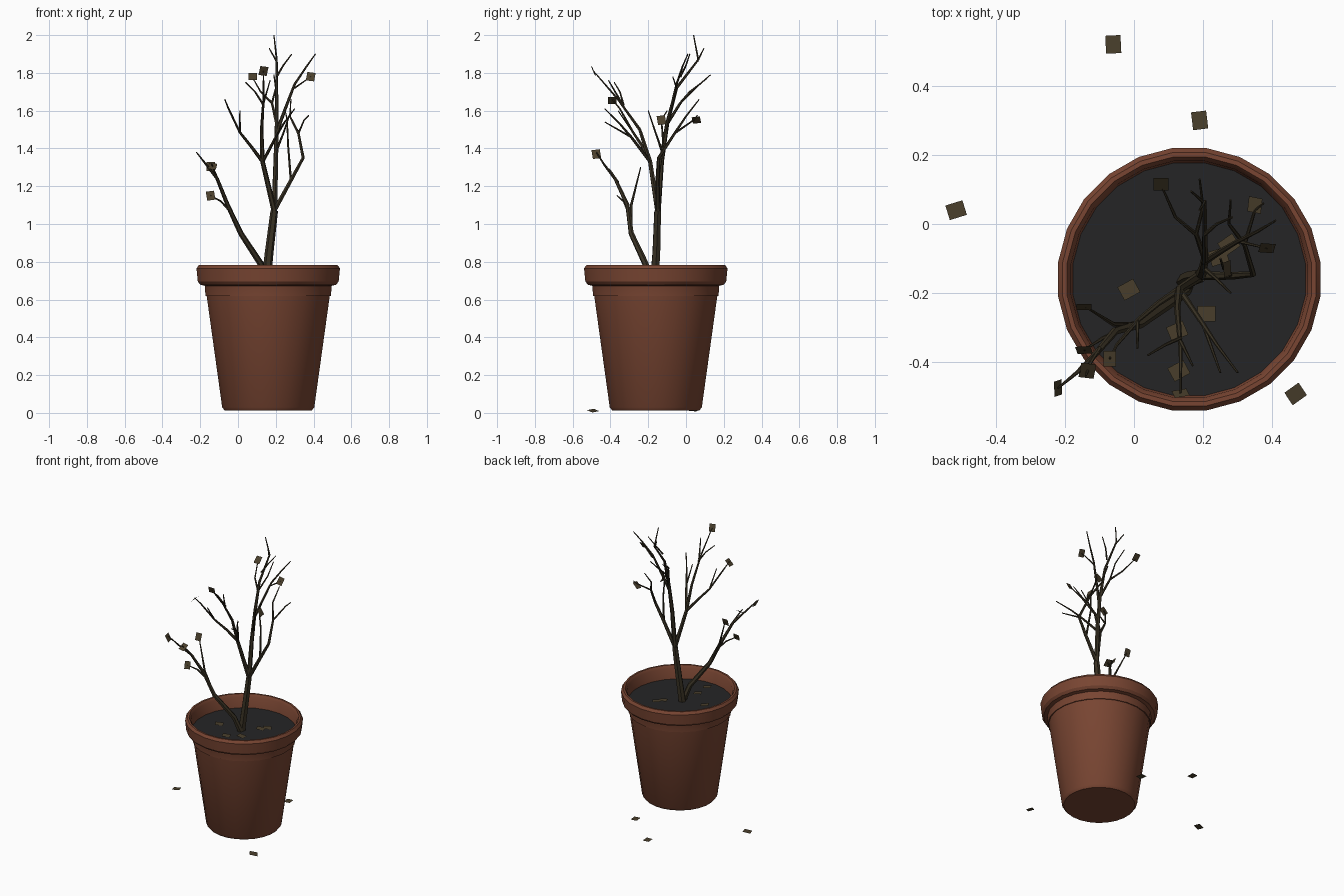
import bpy, bmesh, math
from mathutils import Vector, Matrix

if "Cube" in bpy.data.objects:
    bpy.data.objects.remove(bpy.data.objects["Cube"], do_unlink=True)


def material(name, rgb):
    m = bpy.data.materials.new(name)
    m.use_nodes = True
    m.diffuse_color = (*rgb, 1)
    m.node_tree.nodes["Principled BSDF"].inputs["Base Color"].default_value = (*rgb, 1)
    return m


TERRACOTTA = material("terracotta", (0.19, 0.06, 0.032))
SOIL = material("dark soil", (0.018, 0.018, 0.019))
BARK = material("bark", (0.04, 0.031, 0.017))
LEAF = material("dry leaf", (0.068, 0.05, 0.025))

CENTRE = Vector((0.16, -0.16, 0))
SIDES = 24
SOIL_Z = 0.69


def add_object(name, data, mat):
    ob = bpy.data.objects.new(name, data)
    bpy.context.collection.objects.link(ob)
    data.materials.append(mat)
    return ob


def activate(ob):
    bpy.ops.object.select_all(action='DESELECT')
    ob.select_set(True)
    bpy.context.view_layer.objects.active = ob


def lathe(name, profile, mat):
    """Turn a (radius, height) profile about the pot's axis."""
    bm = bmesh.new()
    start = Matrix.Rotation(math.pi / SIDES, 3, 'Z')
    vs = [bm.verts.new(start @ Vector((r, 0, z))) for r, z in profile]
    edges = [bm.edges.new(pair) for pair in zip(vs, vs[1:])]
    bmesh.ops.spin(bm, geom=vs + edges, cent=(0, 0, 0), axis=(0, 0, 1),
                   angle=2 * math.pi, steps=SIDES)
    bmesh.ops.remove_doubles(bm, verts=bm.verts, dist=0.0005)
    bmesh.ops.recalc_face_normals(bm, faces=bm.faces)
    me = bpy.data.meshes.new(name)
    bm.to_mesh(me)
    bm.free()
    ob = add_object(name, me, mat)
    ob.location = CENTRE
    activate(ob)
    bpy.ops.object.shade_smooth_by_angle(angle=math.radians(30))
    return ob


# Pot with a thick rolled rim, and the soil inside
lathe("pot", [(0, 0.012), (0.232, 0.012), (0.246, 0.03), (0.336, 0.672),
              (0.362, 0.678), (0.376, 0.695), (0.383, 0.765), (0.37, 0.783),
              (0.357, 0.783), (0.345, 0.765), (0.335, 0.62), (0, 0.62)], TERRACOTTA)
lathe("soil", [(0.342, SOIL_Z), (0, SOIL_Z)], SOIL)


def branch(name, points, r0, r1):
    """Tapering six-sided branch along a path."""
    cu = bpy.data.curves.new(name, 'CURVE')
    cu.dimensions = '3D'
    cu.bevel_depth = 1
    cu.bevel_resolution = 1
    cu.use_fill_caps = True
    sp = cu.splines.new('POLY')
    sp.points.add(len(points) - 1)
    last = len(points) - 1
    for i, (p, co) in enumerate(zip(sp.points, points)):
        p.co = (*co, 1)
        p.radius = r0 + (r1 - r0) * i / last
    ob = add_object(name, cu, BARK)
    activate(ob)
    bpy.ops.object.convert(target='MESH')
    bpy.ops.object.shade_smooth_by_angle(angle=math.radians(40))


TIP = 0.003
# Main trunk and its upper leader
branch("trunk", [(.145, -.17, .66), (.165, -.157, .85), (.192, -.15, 1.07)], .026, .02)
branch("leader", [(.192, -.15, 1.06), (.2, -.13, 1.33), (.205, -.1, 1.53), (.205, -.05, 1.72),
                  (.205, .065, 1.87), (.19, .04, 2.0)], .016, TIP)
branch("leader_twig_left", [(.205, .06, 1.86), (.165, .095, 1.93)], .005, TIP)
branch("leader_twig_right", [(.205, -.03, 1.78), (.24, .0, 1.84), (.285, .02, 1.9)], .006, TIP)

# Back branch
branch("back_branch", [(.205, -.1, 1.53), (.18, -.03, 1.64), (.12, .02, 1.7),
                       (.08, .11, 1.77)], .009, TIP)
branch("back_twig", [(.18, -.03, 1.64), (.2, .05, 1.72), (.19, .13, 1.79)], .006, TIP)

# Upper left branch
branch("upper_left_branch", [(.203, -.11, 1.48), (.25, -.08, 1.61), (.3, -.05, 1.74),
                             (.36, -.02, 1.83), (.41, .01, 1.9)], .01, TIP)
branch("upper_left_twig", [(.3, -.05, 1.72), (.385, -.07, 1.78)], .005, TIP)

# Lower left branch with its forks
branch("lower_left_branch", [(.192, -.15, 1.07), (.285, -.15, 1.24), (.345, -.145, 1.35),
                             (.32, -.06, 1.48), (.275, .0, 1.57), (.28, .07, 1.66)], .013, TIP)
branch("lower_left_twig", [(.32, -.06, 1.48), (.35, .04, 1.55), (.375, .06, 1.575)], .006, TIP)
branch("inner_twig", [(.28, -.15, 1.23), (.265, -.12, 1.42), (.26, -.13, 1.55),
                      (.25, -.1, 1.6)], .007, TIP)
branch("middle_twig", [(.2, -.125, 1.38), (.24, -.16, 1.48), (.28, -.2, 1.6)], .007, TIP)

# Front branch and its fan of twigs
branch("front_branch", [(.192, -.15, 1.07), (.13, -.19, 1.33), (.125, -.245, 1.5),
                        (.135, -.36, 1.66), (.135, -.49, 1.81)], .015, TIP)
branch("front_fork", [(.13, -.19, 1.33), (.07, -.23, 1.41), (.01, -.28, 1.485),
                      (-.05, -.35, 1.61), (-.07, -.39, 1.66)], .01, TIP)
branch("front_fork_twig", [(.01, -.28, 1.485), (.01, -.36, 1.6)], .006, TIP)
branch("front_left_fork", [(.132, -.19, 1.33), (.2, -.29, 1.46), (.24, -.35, 1.53),
                           (.3, -.43, 1.61)], .009, TIP)
branch("front_left_twig", [(.2, -.29, 1.46), (.25, -.43, 1.54)], .006, TIP)
branch("front_twig_right", [(.135, -.33, 1.63), (.09, -.35, 1.7), (.04, -.38, 1.75)], .006, TIP)
branch("front_twig_left", [(.135, -.34, 1.64), (.17, -.41, 1.76)], .006, TIP)

# Leaning second stem
branch("side_stem", [(.16, -.18, .66), (.12, -.215, .79), (.015, -.29, .95), (-.055, -.31, 1.1),
                     (-.11, -.375, 1.24), (-.165, -.43, 1.31), (-.22, -.475, 1.38)], .02, TIP)
branch("side_twig_back", [(0, -.292, .98), (-.06, -.29, 1.1), (-.1, -.265, 1.2),
                          (-.14, -.24, 1.3)], .009, TIP)
branch("side_twig_low", [(-.035, -.305, 1.06), (-.09, -.33, 1.12), (-.145, -.365, 1.15)],
       .007, TIP)
branch("side_twig_top", [(-.1, -.36, 1.22), (-.125, -.4, 1.28), (-.14, -.44, 1.32)], .007, TIP)

# One shared rectangular leaf
leaf_mesh = bpy.data.meshes.new("leaf")
w, h = 0.022, 0.026
leaf_mesh.from_pydata([(-w, -h, 0), (w, -h, 0), (w, h, 0), (-w, h, 0)], [], [(0, 1, 2, 3)])
leaf_mesh.materials.append(LEAF)


def leaf(name, place, normal=(0, 0, 1), turn=0.0):
    ob = bpy.data.objects.new(name, leaf_mesh)
    bpy.context.collection.objects.link(ob)
    aim = Vector(normal).to_track_quat('Z', 'Y').to_matrix().to_4x4()
    ob.matrix_world = Matrix.Translation(place) @ aim @ Matrix.Rotation(turn, 4, 'Z')


# Leaves still hanging on the twigs
hanging = [((.135, -.49, 1.81), (.1, -.9, -.4)), ((-.07, -.39, 1.655), (-.7, 0, .7)),
           ((-.22, -.475, 1.37), (.85, 0, .4)), ((-.135, -.425, 1.305), (0, -.6, .8)),
           ((-.145, -.24, 1.305), (0, -1, .35)), ((-.145, -.365, 1.15), (0, -.9, .4)),
           ((.385, -.07, 1.78), (0, -.85, .5)), ((.078, .115, 1.78), (0, -.7, .7)),
           ((.27, -.13, 1.55), (.9, 0, .4)), ((.35, .055, 1.55), (-.65, 0, .75))]
for i, (place, normal) in enumerate(hanging):
    leaf(f"hanging_leaf_{i + 1}", place, normal, 0.15 * (i % 3 - 1))

# Leaves fallen on the soil
on_soil = [(-.015, -.19, .5), (.21, -.26, 0), (.125, -.31, .4), (.13, -.425, .5),
           (.245, -.095, .3), (.275, -.06, .6)]
for i, (x, y, turn) in enumerate(on_soil):
    leaf(f"soil_leaf_{i + 1}", (x, y, SOIL_Z + 0.008), (0.1, 0, 1), turn)

# Leaves fallen on the ground
on_ground = [((-.06, .52, .013), (0, 0, 1), .05), ((.19, .30, .013), (0, 0, 1), .12),
             ((-.515, .04, .012), (-.12, 0, 1), .3), ((.468, -.492, .012), (.3, 0, 1), .6)]
for i, (place, normal, turn) in enumerate(on_ground):
    leaf(f"ground_leaf_{i + 1}", place, normal, turn)
